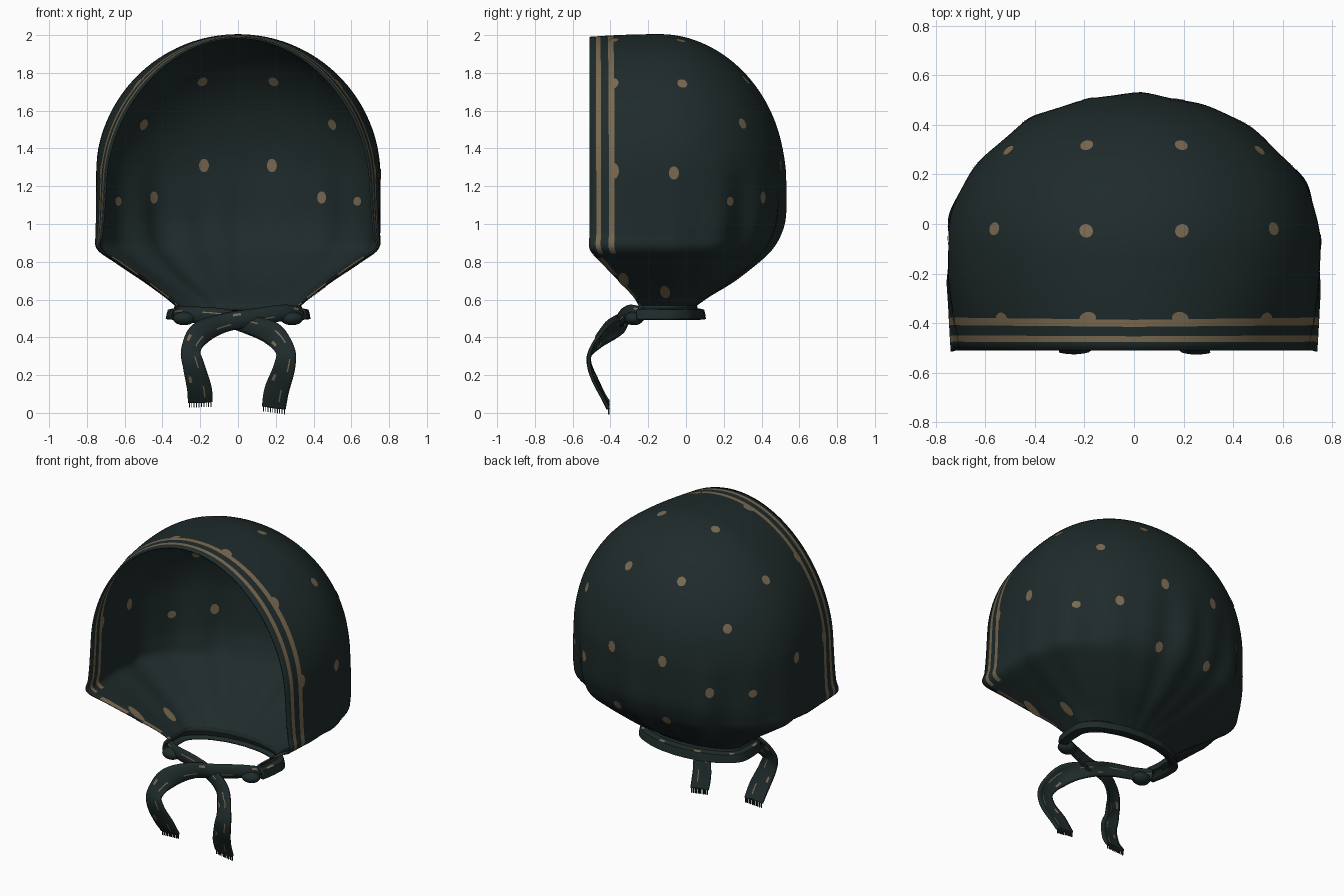
import bpy, bmesh, math
from mathutils import Vector
from mathutils.bvhtree import BVHTree

if "Cube" in bpy.data.objects:
    bpy.data.objects.remove(bpy.data.objects["Cube"])


def material(name, rgb):
    m = bpy.data.materials.new(name)
    m.diffuse_color = (*rgb, 1)
    m.use_nodes = True
    m.node_tree.nodes["Principled BSDF"].inputs["Base Color"].default_value = m.diffuse_color
    return m


CLOTH = material("dark_teal_cloth", (0.0135, 0.0235, 0.0235))
TAN = material("tan_print", (0.19, 0.14, 0.08))


def catmull(keys, steps):
    """Smooth interpolation through tuples of any length."""
    out = []
    for i in range(len(keys) - 1):
        a, b, c, d = (keys[max(0, min(len(keys) - 1, i + k))] for k in (-1, 0, 1, 2))
        for s in range(steps):
            t = s / steps
            out.append(tuple(0.5 * (2 * q + (r - p) * t + (2 * p - 5 * q + 4 * r - w) * t * t
                                    + (3 * q - p - 3 * r + w) * t ** 3)
                             for p, q, r, w in zip(a, b, c, d)))
    out.append(tuple(keys[-1]))
    return out


def make_object(name, bm, thickness=0, angle=60):
    me = bpy.data.meshes.new(name)
    bm.to_mesh(me)
    bm.free()
    ob = bpy.data.objects.new(name, me)
    bpy.context.collection.objects.link(ob)
    me.materials.append(CLOTH)
    me.materials.append(TAN)
    if thickness:
        mod = ob.modifiers.new("cloth_thickness", 'SOLIDIFY')
        mod.thickness = thickness
        mod.offset = 0
    bpy.ops.object.select_all(action='DESELECT')
    ob.select_set(True)
    bpy.context.view_layer.objects.active = ob
    bpy.ops.object.shade_smooth_by_angle(angle=math.radians(angle))
    return ob


def grid_mesh(rows, paint):
    """Skin rows of points; paint(row, column) gives the material index."""
    bm = bmesh.new()
    vs = [[bm.verts.new(p) for p in r] for r in rows]
    for i in range(len(rows) - 1):
        for j in range(len(rows[0]) - 1):
            f = bm.faces.new((vs[i][j], vs[i + 1][j], vs[i + 1][j + 1], vs[i][j + 1]))
            f.material_index = paint(i, j)
    bmesh.ops.remove_doubles(bm, verts=bm.verts, dist=1e-4)
    bmesh.ops.recalc_face_normals(bm, faces=bm.faces)
    return bm


# Horizontal U-shaped cross-section, from one front edge round the back to the other
OFFSETS = [0, .035, .06, .10, .13, .17, .22, .27, .32, .37]
BACK = 40


def u_row(z, w, xf, yf, yc, yb):
    half = []
    for o in OFFSETS:
        s = o / 0.40
        half.append((xf + (w - xf) * math.sin(s * math.pi / 2), yf + (yc - yf) * s))
    for k in range(BACK + 1):
        a = k / BACK * math.pi / 2
        half.append((w * math.cos(a), yc + (yb - yc) * math.sin(a)))
    pts = half + [(-x, y) for x, y in reversed(half[:-1])]
    # Gathered folds grow towards the neck
    amp = 0.017 * max(0, min(1, (1.4 - z) / 0.45)) * max(0, min(1, (z - 0.45) / 0.25))
    out = []
    for x, y in pts:
        th = math.atan2(x, y + 0.1)
        fade = max(0, min(1, (y + 0.3) / 0.25))
        fold = 0.6 * math.cos(10 * th) + 0.5 * math.sin(17 * th + 0.6)
        k = 1 + amp * fade * fold / 0.6
        # The crown dips slightly towards the front edge
        dip = 0.014 * max(0, (-.15 - y) / .36) ** 2 * max(0, z - 1.25) / .75
        out.append((x * k, (y + 0.1) * k - 0.1, z - dip))
    return out


# Hood: round crown, then a gathered lower part
rows = []
for i in range(32):
    ph = math.pi / 2 * (1 - i / 32)
    c, s = math.cos(ph), math.sin(ph)
    rows.append(u_row(1.25 + .75 * s, .75 * c, .75 * c * (.93 - .08 * s), -.51,
                      -.13 + .03 * c, -.13 + .65 * c ** 1.05))
lower = [(1.25, .75, .6975, -.51, -.10, .52), (1.05, .75, .71, -.51, -.10, .512),
         (.95, .75, .72, -.51, -.10, .485), (.87, .742, .73, -.51, -.10, .44),
         (.80, .65, .625, -.45, -.10, .37), (.70, .50, .485, -.355, -.10, .245),
         (.62, .39, .38, -.28, -.10, .12), (.57, .33, .32, -.25, -.10, .05)]
rows += [u_row(*k) for k in catmull(lower, 6)]
last = len(rows[0]) - 2


def hem(i, j):
    col = min(j, last - j)
    if rows[i][0][2] > 0.85:
        return 1 if col in (1, 3) else 0
    return 1 if col == 0 and i % 9 < 6 else 0


bm = grid_mesh(rows, hem)
tree = BVHTree.FromBMesh(bm)
make_object("hood", bm, 0.01)

# Printed dots, on the outside and inside of the hood: x, y, z, stretch
dots = [(.19, -.03, 1.96, 1), (.56, -.02, 1.74, 1), (.19, .315, 1.76, 1), (.505, .295, 1.53, 1),
        (.74, -.065, 1.27, 1.2), (.18, .49, 1.31, 1.2), (.44, .39, 1.14, 1.1), (.63, .22, 1.12, .8),
        (.18, .46, .90, 1.1), (.52, -.38, 1.73, 1.2), (.18, -.38, 1.95, 1.2),
        (.72, -.38, 1.28, 1.4), (.50, -.33, .72, 2.2), (.42, -.11, .65, 1.8)]
bm = bmesh.new()
for x, y, z, stretch in dots:
    for sx in (1, -1):
        p, n, _, _ = tree.find_nearest(Vector((sx * x, y, z)))
        if n.dot(p - Vector((0, -.15, 1.2))) < 0:
            n = -n
        u = n.cross(Vector((0, 0, 1))).normalized()
        v = n.cross(u)
        for side in ((1,) if z == .90 else (1, -1)):
            def snap(q):
                hit = tree.find_nearest(q)[0]
                return bm.verts.new(hit + n * side * 0.008)
            mid = snap(p)
            ring = []
            for k in range(14):
                a = k * math.tau / 14 * side
                ring.append(snap(p + u * math.cos(a) * .027 + v * math.sin(a) * .03 * stretch))
            for k in range(14):
                f = bm.faces.new((mid, ring[k - 1], ring[k]))
                f.material_index = 1
                f.normal_update()
                if f.normal.dot(n) * side < 0:
                    f.normal_flip()
make_object("printed_dots", bm)

# Neck band below the gathers
band = [(.575, .33, .32, -.25, -.10, .05), (.55, .335, .325, -.25, -.10, .055),
        (.545, .355, .34, -.255, -.10, .075), (.542, .37, .35, -.26, -.10, .09),
        (.52, .375, .355, -.26, -.10, .095), (.50, .38, .36, -.26, -.10, .10),
        (.497, .33, .32, -.25, -.10, .06)]
make_object("neck_band", grid_mesh([u_row(*k) for k in band],
            lambda i, j: 1 if i == 2 and j % 18 in (4, 5, 6) else 0), 0.012, 40)


# Ties: ribbons swept along a path of x, y, z, half width
def ribbon(name, path):
    pts = catmull(path, 8)
    across = [-1, -.75, -.42, -.3, 0, .45, .7, 1]
    out = []
    for i, p in enumerate(pts):
        t = Vector(pts[min(i + 1, len(pts) - 1)][:3]) - Vector(pts[max(i - 1, 0)][:3])
        w = t.cross(Vector((0, -1, 0))).normalized()
        n = w.cross(t).normalized()
        if n.y > 0:
            n = -n
        puff = 0.018 if p[2] > 0.38 else 0.006
        out.append([Vector(p[:3]) + w * p[3] * a + n * puff * (1 - a * a) for a in across])
    make_object(name, grid_mesh(out, lambda i, j: 1 if (j == 2 and i % 11 < 5)
                                or (j == 5 and i % 16 in (3, 4)) else 0), 0.016)
    # Fringe threads at the ribbon end
    fr = bmesh.new()
    a, b = out[-1][0], out[-1][-1]
    for k in range(10):
        q = a.lerp(b, (k + .5) / 10) + Vector((0, 0, -.012))
        c = bmesh.ops.create_cube(fr, size=1)
        bmesh.ops.scale(fr, vec=(.005, .008, .036), verts=c['verts'])
        bmesh.ops.translate(fr, vec=q, verts=c['verts'])
    make_object(name + "_fringe", fr, 0, 30)


ribbon("left_tie", [(.33, -.22, .525, .03), (.24, -.29, .53, .038), (.08, -.335, .505, .042),
                    (-.08, -.355, .475, .046), (-.20, -.43, .42, .058), (-.25, -.50, .33, .05),
                    (-.235, -.508, .25, .056), (-.205, -.455, .13, .064), (-.20, -.41, .06, .064)])
ribbon("right_tie", [(-.33, -.22, .525, .03), (-.24, -.275, .52, .038), (-.08, -.31, .505, .042),
                     (.06, -.335, .465, .046), (.18, -.41, .42, .058), (.25, -.50, .33, .05),
                     (.245, -.508, .24, .056), (.205, -.455, .12, .064), (.19, -.41, .03, .062)])

# Bunched cloth where the band turns into the ties
for side, sx in (("left", -1), ("right", 1)):
    bm = bmesh.new()
    bmesh.ops.create_uvsphere(bm, u_segments=20, v_segments=12, radius=1)
    bmesh.ops.scale(bm, vec=(.06, .05, .036), verts=bm.verts)
    bmesh.ops.translate(bm, vec=(sx * .285, -.275, .50), verts=bm.verts)
    make_object(side + "_bunched_cloth", bm)
